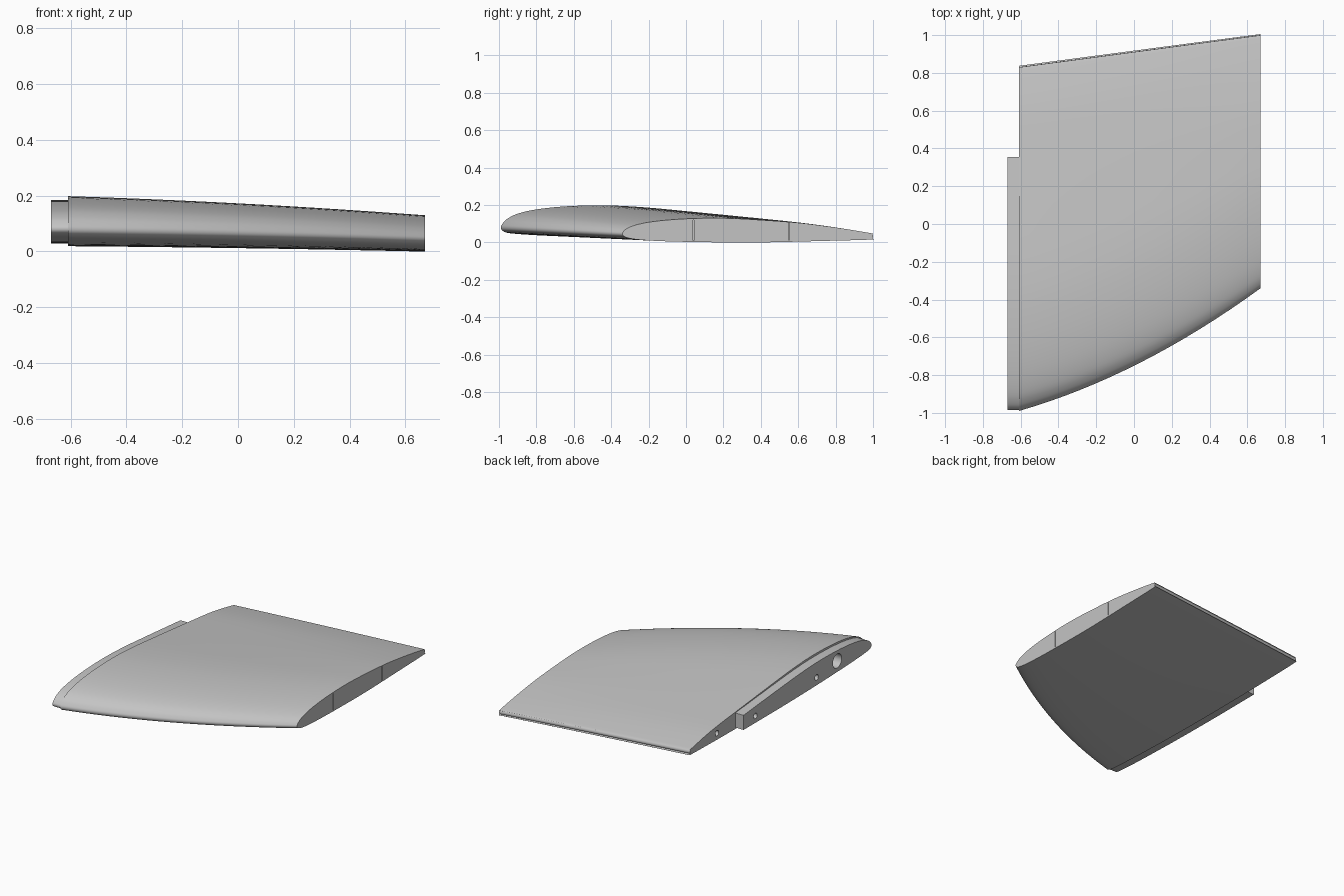
import bpy, bmesh, math
from mathutils import Matrix

cube = bpy.data.objects.get("Cube")
if cube:
    bpy.data.objects.remove(cube, do_unlink=True)

grey = bpy.data.materials.new("light grey")
grey.use_nodes = True
grey.diffuse_color = (0.55, 0.55, 0.55, 1)
grey.node_tree.nodes["Principled BSDF"].inputs["Base Color"].default_value = (0.55, 0.55, 0.55, 1)

ROOT_X, TIP_X = -0.61, 0.67

# Airfoil outline: chord fraction, height at root, height at tip
AIRFOIL = [
    (.988, .067, .050), (.87, .106, .076), (.71, .137, .104), (.54, .168, .121),
    (.42, .188, .129), (.31, .198, .129), (.20, .194, .122), (.11, .178, .109),
    (.05, .154, .092), (.018, .125, .074), (.004, .098, .058), (0, .080, .047),
    (.004, .064, .036), (.018, .052, .026), (.05, .045, .017), (.11, .038, .010),
    (.20, .031, .005), (.35, .023, .001), (.55, .019, 0), (.80, .021, .008),
    (.988, .028, .015), (.997, .036, .022), (1, .047, .033), (.997, .060, .044),
]


def smooth_loop(points, steps=4):
    """Closed smooth curve through the points."""
    result, n = [], len(points)
    for i in range(n):
        a, b, c, d = (points[(i + k) % n] for k in (-1, 0, 1, 2))
        for s in range(steps):
            t = s / steps
            result.append(tuple(
                q + t * (r - p) / 2 + t * t * (p - 2.5 * q + 2 * r - w / 2)
                + t ** 3 * (1.5 * (q - r) + (w - p) / 2)
                for p, q, r, w in zip(a, b, c, d)))
    return result


OUTLINE = smooth_loop(AIRFOIL)


def section(x):
    """Wing section with curved leading edge and straight trailing edge."""
    t = (x - ROOT_X) / (TIP_X - ROOT_X)
    sweep = 0.567 * t + 0.433 * t * t
    front, back = -0.99 + 0.65 * sweep, 0.83 + 0.17 * t
    return [(x, front + u * (back - front), zr + (zt - zr) * sweep)
            for u, zr, zt in OUTLINE]


def loft(rings):
    bm = bmesh.new()
    loops = [[bm.verts.new(p) for p in ring] for ring in rings]
    n = len(loops[0])
    for a, b in zip(loops, loops[1:]):
        for i in range(n):
            j = (i + 1) % n
            bm.faces.new((a[i], a[j], b[j], b[i]))
    bm.faces.new(loops[0])
    bm.faces.new(loops[-1])
    bmesh.ops.recalc_face_normals(bm, faces=bm.faces)
    return bm


def make_object(name, bm):
    mesh = bpy.data.meshes.new(name)
    bm.to_mesh(mesh)
    bm.free()
    mesh.materials.append(grey)
    obj = bpy.data.objects.new(name, mesh)
    bpy.context.collection.objects.link(obj)
    return obj


def activate(obj):
    bpy.ops.object.select_all(action='DESELECT')
    obj.select_set(True)
    bpy.context.view_layer.objects.active = obj


def cut(obj, cutter):
    activate(obj)
    mod = obj.modifiers.new("cut", 'BOOLEAN')
    mod.operation, mod.solver, mod.object = 'DIFFERENCE', 'EXACT', cutter
    bpy.ops.object.modifier_apply(modifier=mod.name)


# Main wing panel
SPANS = 16
wing = make_object("wing_panel", loft(
    [section(ROOT_X + (TIP_X - ROOT_X) * i / SPANS) for i in range(SPANS + 1)]))

# Root insert: slightly smaller section, cut off square at the back
inset = [(y * 0.993 - 0.002, 0.107 + (z - 0.109) * 0.87) for _, y, z in section(ROOT_X)]
bm = loft([[(x, y, z) for y, z in inset] for x in (-0.67, -0.60)])
cut_result = bmesh.ops.bisect_plane(
    bm, geom=bm.verts[:] + bm.edges[:] + bm.faces[:],
    plane_co=(0, 0.355, 0), plane_no=(0, 1, 0), clear_outer=True)
bmesh.ops.holes_fill(bm, edges=[e for e in bm.edges if e.is_boundary], sides=0)
bmesh.ops.recalc_face_normals(bm, faces=bm.faces)
insert = make_object("root_insert", bm)

# Spar tube socket and fixing holes in the root: y, z, radius, depth end
HOLES = [(-0.626, 0.112, 0.046, -0.30), (-0.41, 0.085, 0.018, -0.55),
         (0.23, 0.075, 0.018, -0.55), (0.547, 0.065, 0.018, -0.55)]
for y, z, radius, end in HOLES:
    bm = bmesh.new()
    start = -0.75
    bmesh.ops.create_cone(
        bm, cap_ends=True, segments=32, radius1=radius, radius2=radius, depth=end - start,
        matrix=Matrix.Translation(((start + end) / 2, y, z)) @ Matrix.Rotation(math.pi / 2, 4, 'Y'))
    cutter = make_object("hole_cutter", bm)
    cutter.hide_render = True
    cut(wing, cutter)
    if y < 0.35:
        cut(insert, cutter)
    bpy.data.objects.remove(cutter, do_unlink=True)

# Fine spar slits in the tip face
for y, low, high, width in [(0.04, 0.01, 0.12, 0.003), (0.55, 0.012, 0.104, 0.006)]:
    bm = bmesh.new()
    bmesh.ops.create_cube(bm, size=1, matrix=Matrix.Translation((TIP_X, y, (low + high) / 2))
                          @ Matrix.Diagonal((0.03, width, high - low, 1)))
    cutter = make_object("slit_cutter", bm)
    cutter.hide_render = True
    cut(wing, cutter)
    bpy.data.objects.remove(cutter, do_unlink=True)

for obj in (wing, insert):
    activate(obj)
    bpy.ops.object.shade_smooth_by_angle(angle=math.radians(35))
